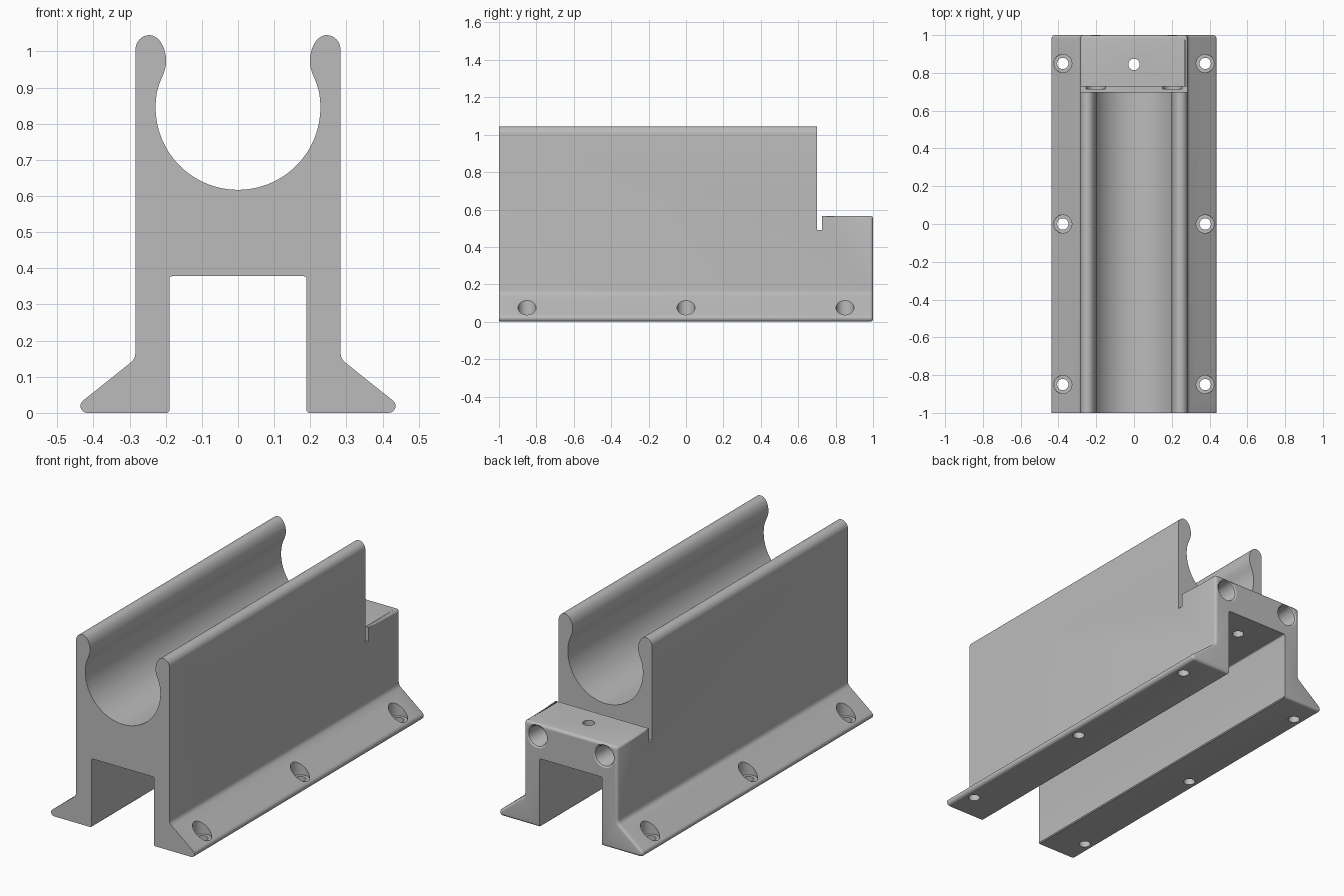
import bpy, bmesh
from math import sin, cos, radians, pi
from mathutils import Vector, Matrix

if "Cube" in bpy.data.objects:
    bpy.data.objects.remove(bpy.data.objects["Cube"])

grey = bpy.data.materials.new("plain_grey")
grey.use_nodes = True
colour = (0.5, 0.5, 0.5, 1)
grey.diffuse_color = colour
grey.node_tree.nodes["Principled BSDF"].inputs["Base Color"].default_value = colour


def arc(cx, cz, rx, rz, start, end, n):
    """Points along an ellipse, angles in degrees."""
    angles = [radians(start + (end - start) * i / n) for i in range(n + 1)]
    return [(cx + rx * cos(a), cz + rz * sin(a)) for a in angles]


def bezier(p0, p1, p2, p3, n):
    pts = []
    for i in range(1, n):
        t = i / n
        s = 1 - t
        pts.append(tuple(s**3 * a + 3 * s * s * t * b + 3 * s * t * t * c + t**3 * d
                         for a, b, c, d in zip(p0, p1, p2, p3)))
    return pts


def mirrored(half):
    """Close a right-hand half outline with its mirror image."""
    return half + [(-x, z) for x, z in reversed(half) if abs(x) > 1e-5]


def make_object(name, bm):
    bmesh.ops.recalc_face_normals(bm, faces=bm.faces)
    mesh = bpy.data.meshes.new(name)
    bm.to_mesh(mesh)
    bm.free()
    mesh.materials.append(grey)
    obj = bpy.data.objects.new(name, mesh)
    bpy.context.collection.objects.link(obj)
    return obj


def prism(name, outline, y0, y1):
    """Extrude an x-z outline along y."""
    bm = bmesh.new()
    face = bm.faces.new([bm.verts.new((x, y0, z)) for x, z in outline])
    new = bmesh.ops.extrude_face_region(bm, geom=[face])["geom"]
    bmesh.ops.translate(bm, vec=(0, y1 - y0, 0),
                        verts=[v for v in new if isinstance(v, bmesh.types.BMVert)])
    return make_object(name, bm)


def lathe(name, profile, place, n=32):
    """Solid of revolution from (radius, height) pairs, capped at both ends."""
    bm = bmesh.new()
    rings = [[bm.verts.new(place @ Vector((r * cos(2 * pi * i / n), r * sin(2 * pi * i / n), h)))
              for i in range(n)] for r, h in profile]
    for a, b in zip(rings, rings[1:]):
        for i in range(n):
            j = (i + 1) % n
            bm.faces.new((a[i], a[j], b[j], b[i]))
    bm.faces.new(rings[0])
    bm.faces.new(rings[-1])
    return make_object(name, bm)


def cut(target, cutter):
    mod = target.modifiers.new("cut", 'BOOLEAN')
    mod.operation = 'DIFFERENCE'
    mod.solver = 'EXACT'
    mod.object = cutter
    cutter.hide_render = True
    bpy.context.view_layer.objects.active = target
    bpy.ops.object.modifier_apply(modifier=mod.name)
    bpy.data.objects.remove(cutter)


def box(x, z0, z1):
    return [(-x, z0), (x, z0), (x, z1), (-x, z1)]


# Outer section: flared foot, wall, rounded lip and round cradle
WALL, STEP = 0.2835, 0.566
foot = arc(0.417, 0.019, 0.019, 0.019, -90, 51, 8)
fillet = [(0.297, 0.139), (0.289, 0.147), (0.285, 0.156), (WALL, 0.168)]
lip = arc(0.245, 1.005, WALL - 0.245, 0.04, 0, 90, 8)
lip += arc(0.245, 0.972, 0.046, 0.073, 90, 180, 12)[1:]
cradle = arc(0, 0.845, 0.228, 0.228, 10, -90, 28)
neck = bezier(lip[-1], (0.199, 0.94), (0.2185, 0.92), cradle[0], 8)
body = prism("rail_body", mirrored(foot + fillet + lip + neck + cradle), -1, 1)

# Lower the back end to a flat block
cut(body, prism("step_cutter", box(0.6, STEP, 1.3), 0.70, 1.2))

# Round the back rim and the block's upper side edges
bm = bmesh.new()
bm.from_mesh(body.data)


def rounded(e):
    a, b = (v.co for v in e.verts)
    back = min(a.y, b.y) > 0.999
    shoulder = all(abs(abs(p.x) - WALL) < 0.001 and abs(p.z - STEP) < 0.001 for p in (a, b))
    return len(e.link_faces) == 2 and e.calc_face_angle(0) > 0.5 and (back or shoulder)


bmesh.ops.bevel(bm, geom=[e for e in bm.edges if rounded(e)], offset=0.015,
                segments=4, profile=0.5, affect='EDGES')
bm.to_mesh(body.data)
bm.free()

# Channel along the underside
channel = [(0.195, -0.1), (0.195, 0), (0.19, 0.005)] + arc(0.182, 0.37, 0.008, 0.008, 0, 90, 4)
cut(body, prism("channel_cutter", mirrored(channel), -1.2, 1.2))

# Narrow slot between the cradle and the back block
cut(body, prism("slot_cutter", box(0.6, 0.49, 1.3), 0.70, 0.727))

# Counterbored screw holes in the feet
for side in (-1, 1):
    for y in (-0.85, 0, 0.85):
        place = Matrix.Translation((side * 0.377, y, 0))
        cut(body, lathe("screw_cutter",
                        [(0.03, -0.1), (0.03, 0.036), (0.048, 0.036), (0.048, 0.3)], place))

# Flared holes in the back face
for side in (-1, 1):
    place = Matrix.Translation((side * 0.203, 1, 0.497)) @ Matrix.Rotation(-pi / 2, 4, 'X')
    cut(body, lathe("back_hole_cutter",
                    [(0.052, -0.285), (0.052, -0.015), (0.056, -0.005), (0.064, 0), (0.064, 0.1)],
                    place))

# Pin hole down through the back block
cut(body, lathe("pin_cutter", [(0.03, 0.3), (0.03, 0.8)], Matrix.Translation((0, 0.845, 0))))

# Smooth the curved surfaces, keep the edges sharp
bpy.ops.object.select_all(action='DESELECT')
body.select_set(True)
bpy.context.view_layer.objects.active = body
bpy.ops.object.shade_smooth_by_angle(angle=radians(30))
